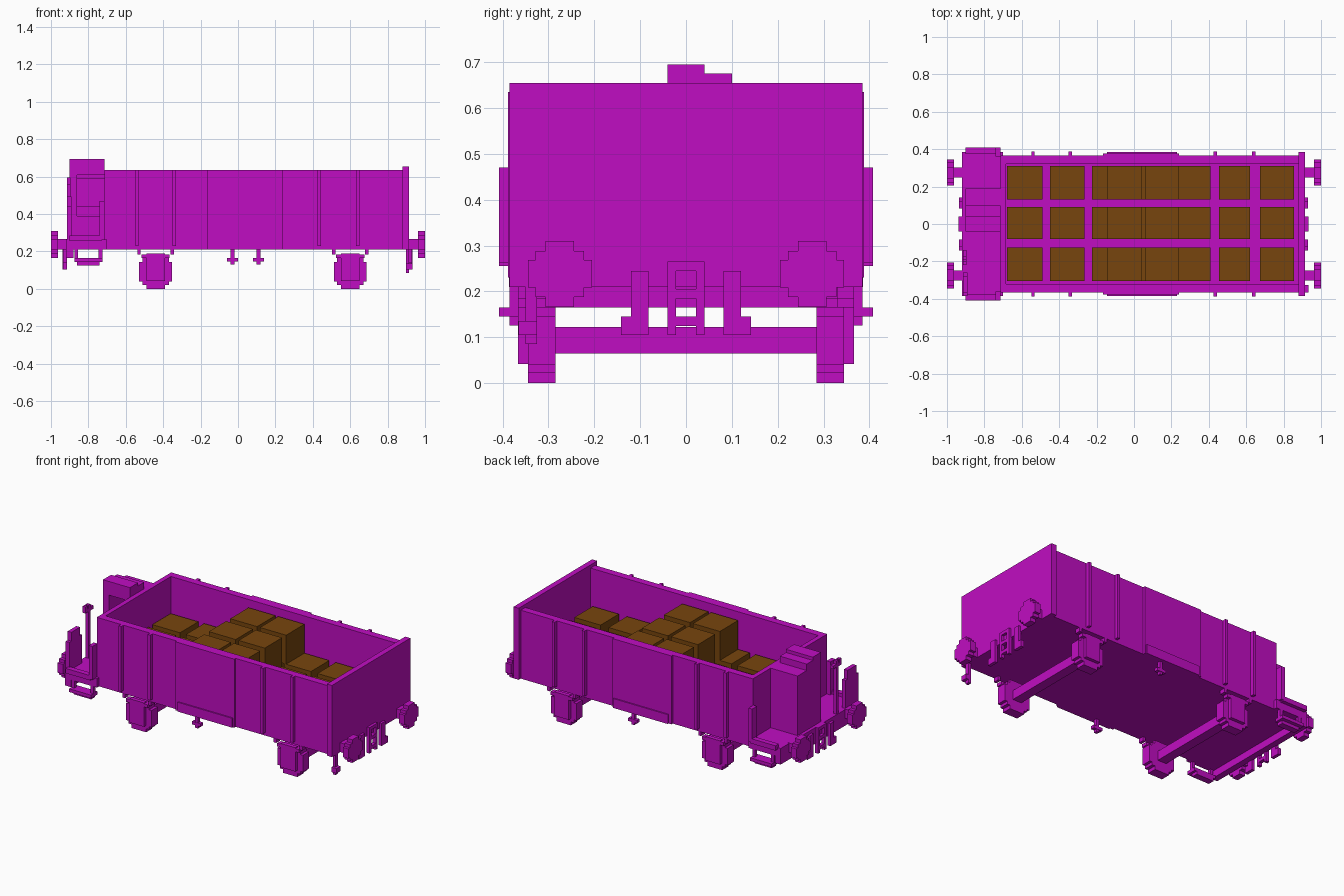
import bpy, bmesh

cube = bpy.data.objects.get("Cube")
if cube:
    bpy.data.objects.remove(cube, do_unlink=True)


def material(name, rgb):
    m = bpy.data.materials.new(name)
    m.use_nodes = True
    m.diffuse_color = (*rgb, 1)
    m.node_tree.nodes["Principled BSDF"].inputs["Base Color"].default_value = (*rgb, 1)
    return m


MAGENTA = material("magenta", (0.53, 0.004, 0.54))
BROWN = material("brown", (0.185, 0.06, 0.004))


def boxes(name, items, mat=MAGENTA):
    """One object from boxes given as (x0, x1, y0, y1, z0, z1)."""
    bm = bmesh.new()
    for x0, x1, y0, y1, z0, z1 in items:
        geo = bmesh.ops.create_cube(bm, size=1)
        for v in geo["verts"]:
            v.co = (x1 if v.co.x > 0 else x0,
                    y1 if v.co.y > 0 else y0,
                    z1 if v.co.z > 0 else z0)
    me = bpy.data.meshes.new(name)
    bm.to_mesh(me)
    bm.free()
    me.materials.append(mat)
    ob = bpy.data.objects.new(name, me)
    bpy.context.collection.objects.link(ob)
    return ob


def flip_y(items):
    """The boxes together with their copies across y = 0."""
    return items + [(a, b, -d, -c, e, f) for a, b, c, d, e, f in items]


# Open wagon body
boxes("wagon_floor", [(-0.70, 0.88, -0.32, 0.32, 0.21, 0.235)])
boxes("side_walls", flip_y([(-0.70, 0.88, 0.32, 0.365, 0.21, 0.635)]))
boxes("left_end_wall", [(-0.715, -0.685, -0.365, 0.365, 0.21, 0.635)])
boxes("right_end_wall", [(0.88, 0.915, -0.385, 0.385, 0.21, 0.655)])
boxes("side_ribs", flip_y([(x - 0.009, x + 0.009, 0.36, 0.388, 0.23, 0.635)
                           for x in (-0.54, -0.34, 0.435, 0.64)]))
boxes("side_doors", flip_y([(-0.165, 0.24, 0.36, 0.378, 0.21, 0.635),
                            (-0.145, 0.23, 0.37, 0.386, 0.21, 0.268)]))

# Crates: a single layer, with a second layer in the middle
rows = [(-0.305, -0.125), (-0.08, 0.09), (0.13, 0.31)]
low = [(-0.68, -0.49), (-0.45, -0.265), (-0.225, -0.04), (0.0, 0.18),
       (0.225, 0.41), (0.455, 0.62), (0.675, 0.855)]
high = [(-0.145, 0.04), (0.06, 0.24)]
boxes("lower_crates", [(*c, *r, 0.235, 0.41) for c in low for r in rows], BROWN)
boxes("upper_crates", [(*c, *r, 0.41, 0.59) for c in high for r in rows], BROWN)

# Wheels, axles and axle boxes
for name, x in (("left", -0.44), ("right", 0.60)):
    boxes(name + "_wheels", flip_y([(x - w, x + w, 0.285, 0.345, z0, z1) for w, z0, z1 in
                                    ((0.088, 0.04, 0.145), (0.07, 0.022, 0.165), (0.05, 0.0, 0.185))]))
    boxes(name + "_axle", [(x - 0.03, x + 0.03, -0.29, 0.29, 0.065, 0.122)])
    boxes(name + "_axle_boxes", flip_y([(x - 0.05, x + 0.05, 0.34, 0.366, 0.042, 0.19),
                                        (x - 0.075, x + 0.075, 0.33, 0.366, 0.165, 0.185),
                                        (x - 0.098, x - 0.08, 0.33, 0.366, 0.185, 0.21),
                                        (x + 0.08, x + 0.098, 0.33, 0.366, 0.185, 0.21)]))

# Buffers and couplings on both ends
for name, s, root in (("right", 1, 0.91), ("left", -1, 0.915)):
    def end(items):
        return [(min(s * a, s * b), max(s * a, s * b), *r) for a, b, *r in flip_y(items)]

    boxes(name + "_buffers", end(
        [(root, 0.965, 0.248, 0.303, 0.21, 0.268)] +
        [(0.962, 1.0, 0.275 - w, 0.275 + w, 0.238 - h, 0.238 + h)
         for w, h in ((0.07, 0.03), (0.053, 0.05), (0.031, 0.072))]))
    boxes(name + "_coupling", end([(root, root + 0.022, 0.022, 0.04, 0.105, 0.265),
                                   (root, root + 0.022, -0.03, 0.03, 0.245, 0.265),
                                   (root, root + 0.022, -0.03, 0.03, 0.185, 0.205),
                                   (root, root + 0.022, -0.03, 0.03, 0.125, 0.145)]))
    boxes(name + "_hoses", end([(root, root + 0.02, 0.082, 0.12, 0.105, 0.245),
                                (root, root + 0.02, 0.082, 0.142, 0.105, 0.145)]))

# Lower bracket on one corner and small levers under the sides
boxes("corner_bracket", [(0.897, 0.915, -0.35, -0.325, 0.085, 0.22),
                         (0.897, 0.932, -0.365, -0.325, 0.105, 0.135)])
boxes("under_levers", [b for x, y in ((-0.03, -0.355), (0.11, 0.355)) for b in
                       ((x - 0.01, x + 0.01, y - 0.01, y + 0.01, 0.13, 0.22),
                        (x - 0.03, x + 0.03, y - 0.012, y + 0.012, 0.146, 0.165))])

# Brake platform with end beam, hanging steps and railings
boxes("brake_platform", [(-0.90, -0.70, -0.385, 0.385, 0.21, 0.265)])
boxes("end_beam", [(-0.92, -0.88, -0.385, 0.385, 0.165, 0.265)])
boxes("platform_steps", flip_y([(-0.875, -0.725, 0.345, 0.408, 0.145, 0.165),
                                (-0.86, -0.74, 0.345, 0.385, 0.126, 0.146),
                                (-0.875, -0.855, 0.365, 0.385, 0.16, 0.215),
                                (-0.745, -0.725, 0.365, 0.385, 0.16, 0.215)]))
boxes("handrail_posts", flip_y([(-0.74, -0.715, 0.36, 0.408, 0.262, 0.47)]))
boxes("railing_panel", [(-0.915, -0.89, -0.385, -0.26, 0.26, 0.44),
                        (-0.915, -0.89, -0.365, -0.28, 0.44, 0.495)])
boxes("brake_handle", [(-0.915, -0.895, -0.19, -0.17, 0.26, 0.595),
                       (-0.915, -0.895, -0.22, -0.14, 0.555, 0.575),
                       (-0.915, -0.895, -0.22, -0.20, 0.565, 0.595)])
boxes("platform_side_plate", flip_y([(-0.90, -0.73, 0.375, 0.408, 0.255, 0.285)]))

# Brake cabin, open on one side, with a stepped roof and a seat
boxes("brake_cabin", [(-0.90, -0.86, -0.04, 0.19, 0.26, 0.61),
                      (-0.90, -0.715, 0.15, 0.19, 0.26, 0.61),
                      (-0.90, -0.715, -0.04, 0.10, 0.61, 0.675),
                      (-0.90, -0.715, -0.04, 0.04, 0.66, 0.695),
                      (-0.90, -0.715, 0.09, 0.19, 0.59, 0.635)])
boxes("cabin_seat", [(-0.86, -0.715, -0.04, 0.15, 0.26, 0.39),
                     (-0.86, -0.715, 0.0, 0.15, 0.39, 0.44)])
